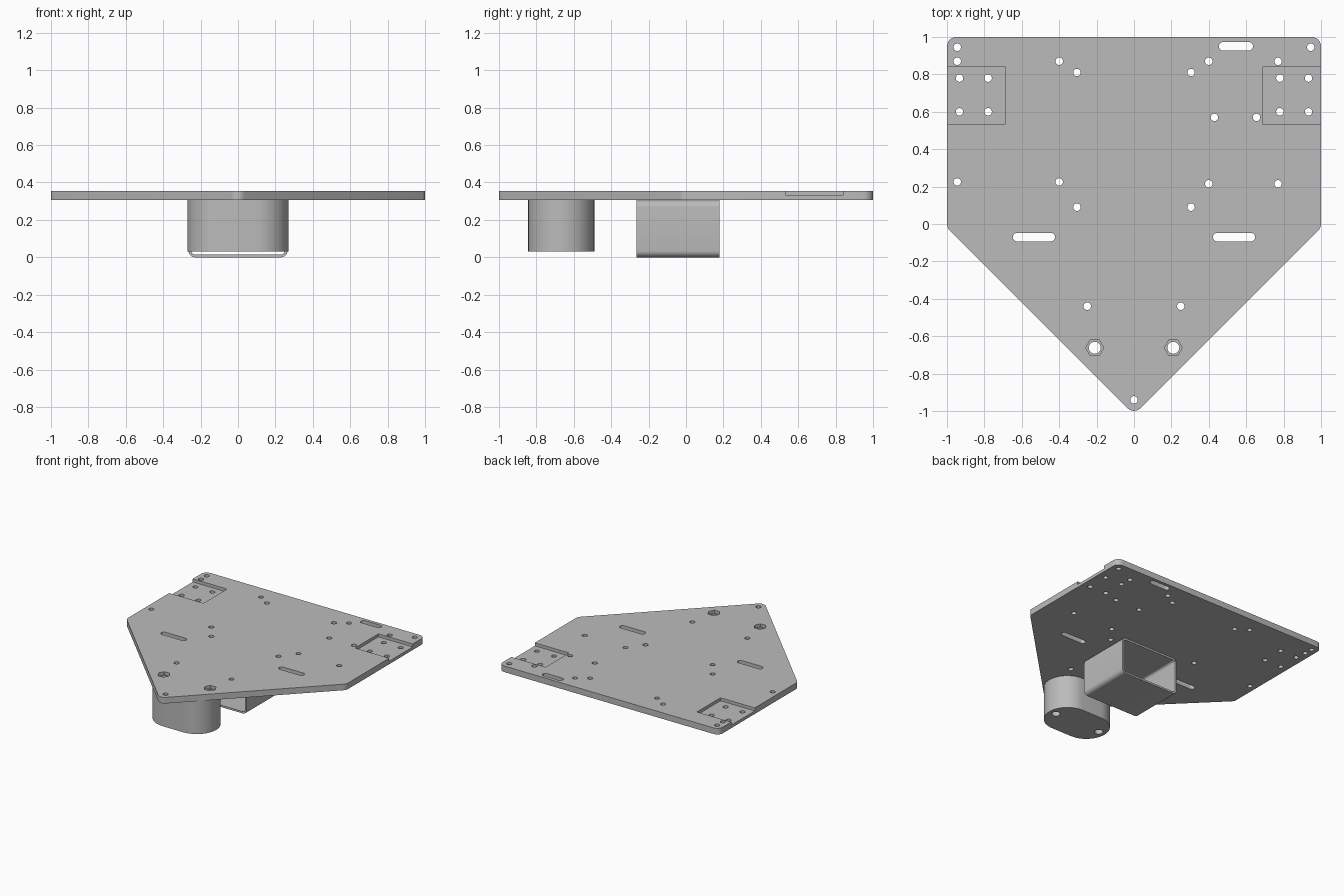
import bpy, bmesh
from math import sin, cos, pi, atan2, radians
from mathutils import Vector

if "Cube" in bpy.data.objects:
    bpy.data.objects.remove(bpy.data.objects["Cube"])

grey = bpy.data.materials.new("plain_grey")
grey.use_nodes = True
colour = (0.5, 0.5, 0.5, 1)
grey.diffuse_color = colour
grey.node_tree.nodes["Principled BSDF"].inputs["Base Color"].default_value = colour

PLATE_LOW, PLATE_TOP, POCKET_Z = 0.305, 0.355, 0.33


def stadium(x, y, half, r, n=10):
    """Outline of a slot lying along x; half = 0 gives a circle."""
    right = [(x + half + r * cos(a), y + r * sin(a))
             for a in (pi * (i / n - 0.5) for i in range(n + (half > 0)))]
    return right + [(2 * x - px, 2 * y - py) for px, py in right]


def rounded(corners, r, n=6):
    """Convex counter-clockwise outline with every corner filleted."""
    out = []
    for i, corner in enumerate(corners):
        p = Vector(corner)
        a = (Vector(corners[i - 1]) - p).normalized()
        b = (Vector(corners[(i + 1) % len(corners)]) - p).normalized()
        bis = (a + b).normalized()
        centre = p + bis * (r / sin(a.angle(b) / 2))
        turn = pi - a.angle(b)
        mid = atan2(-bis.y, -bis.x)
        for k in range(n + 1):
            t = mid + turn * (k / n - 0.5)
            out.append((centre.x + r * cos(t), centre.y + r * sin(t)))
    return out


def rectangle(x0, x1, y0, y1):
    return [(x0, y0), (x1, y0), (x1, y1), (x0, y1)]


def prisms(name, items):
    """One object made of extruded outlines (outline, bottom, top)."""
    bm = bmesh.new()
    for outline, z0, z1 in items:
        low = [bm.verts.new((x, y, z0)) for x, y in outline]
        high = [bm.verts.new((x, y, z1)) for x, y in outline]
        bm.faces.new(low[::-1])
        bm.faces.new(high)
        for i in range(len(low)):
            j = (i + 1) % len(low)
            bm.faces.new((low[i], low[j], high[j], high[i]))
    bmesh.ops.recalc_face_normals(bm, faces=bm.faces)
    mesh = bpy.data.meshes.new(name)
    bm.to_mesh(mesh)
    bm.free()
    mesh.materials.append(grey)
    obj = bpy.data.objects.new(name, mesh)
    bpy.context.collection.objects.link(obj)
    return obj


def activate(obj):
    bpy.ops.object.select_all(action='DESELECT')
    obj.select_set(True)
    bpy.context.view_layer.objects.active = obj


def cut(obj, cutter):
    activate(obj)
    mod = obj.modifiers.new("cut", 'BOOLEAN')
    mod.operation, mod.solver, mod.object = 'DIFFERENCE', 'EXACT', cutter
    bpy.ops.object.modifier_apply(modifier=mod.name)


# Pentagonal plate, post and square tube
plate = prisms("base_plate", [(rounded(
    [(1, -0.02), (1, 1), (-1, 1), (-1, -0.02), (0, -1.02)], 0.05), PLATE_LOW, PLATE_TOP)])
post = prisms("front_post", [(stadium(0, -0.667, 0.093, 0.177, 24), 0.03, PLATE_LOW)])

tube = prisms("square_tube", [(rounded(rectangle(-0.265, 0.265, 0, PLATE_LOW), 0.035), -0.18, 0.265)])
tube_bore = prisms("tube_bore", [(rounded(rectangle(-0.25, 0.25, 0.015, PLATE_LOW - 0.015), 0.02), -0.5, 0.5)])
for obj in (tube, tube_bore):
    obj.rotation_euler.x = radians(90)
    activate(obj)
    bpy.ops.object.transform_apply(location=False, rotation=True, scale=False)
cut(tube, tube_bore)

# Side pockets and hexagonal nut recesses
recesses = []
for s in (-1, 1):
    x0, x1 = sorted((s * 0.688, s * 1.1))
    recesses.append((rectangle(x0, x1, 0.535, 0.84), POCKET_Z, 0.5))
    recesses.append(([(s * 0.21 + 0.048 * cos(k * pi / 3), -0.662 + 0.048 * sin(k * pi / 3))
                      for k in range(6)], POCKET_Z, 0.5))

# Drilled holes: mirrored pairs first, then single ones
pairs = [(0.945, 0.945), (0.4, 0.87), (0.305, 0.81), (0.933, 0.78), (0.78, 0.78),
         (0.933, 0.6), (0.78, 0.6), (0.305, 0.09), (0.25, -0.44)]
spots = [(s * x, y) for x, y in pairs for s in (-1, 1)]
spots += [(-0.945, 0.87), (0.77, 0.87), (0.43, 0.57), (0.655, 0.57), (-0.945, 0.225),
          (-0.4, 0.225), (0.4, 0.215), (0.77, 0.215), (0, -0.94)]
holes = [(stadium(x, y, 0, 0.02), 0.2, 0.5) for x, y in spots]

# Long slots
holes += [(stadium(x, y, h, 0.023), 0.2, 0.5)
          for x, y, h in [(0.545, 0.95, 0.068), (-0.535, -0.07, 0.09), (0.535, -0.07, 0.09)]]

# Bolt holes running through plate and post
bolts = [(stadium(s * 0.21, -0.662, 0, 0.032), -0.1, 0.5) for s in (-1, 1)]

recess_cutter = prisms("recess_cutter", recesses)
hole_cutter = prisms("hole_cutter", holes + bolts)
bolt_cutter = prisms("bolt_cutter", bolts)
cut(plate, recess_cutter)
cut(plate, hole_cutter)
cut(post, bolt_cutter)
for cutter in (tube_bore, recess_cutter, hole_cutter, bolt_cutter):
    bpy.data.objects.remove(cutter)

for obj in (plate, post, tube):
    activate(obj)
    bpy.ops.object.shade_smooth_by_angle(angle=radians(30))
